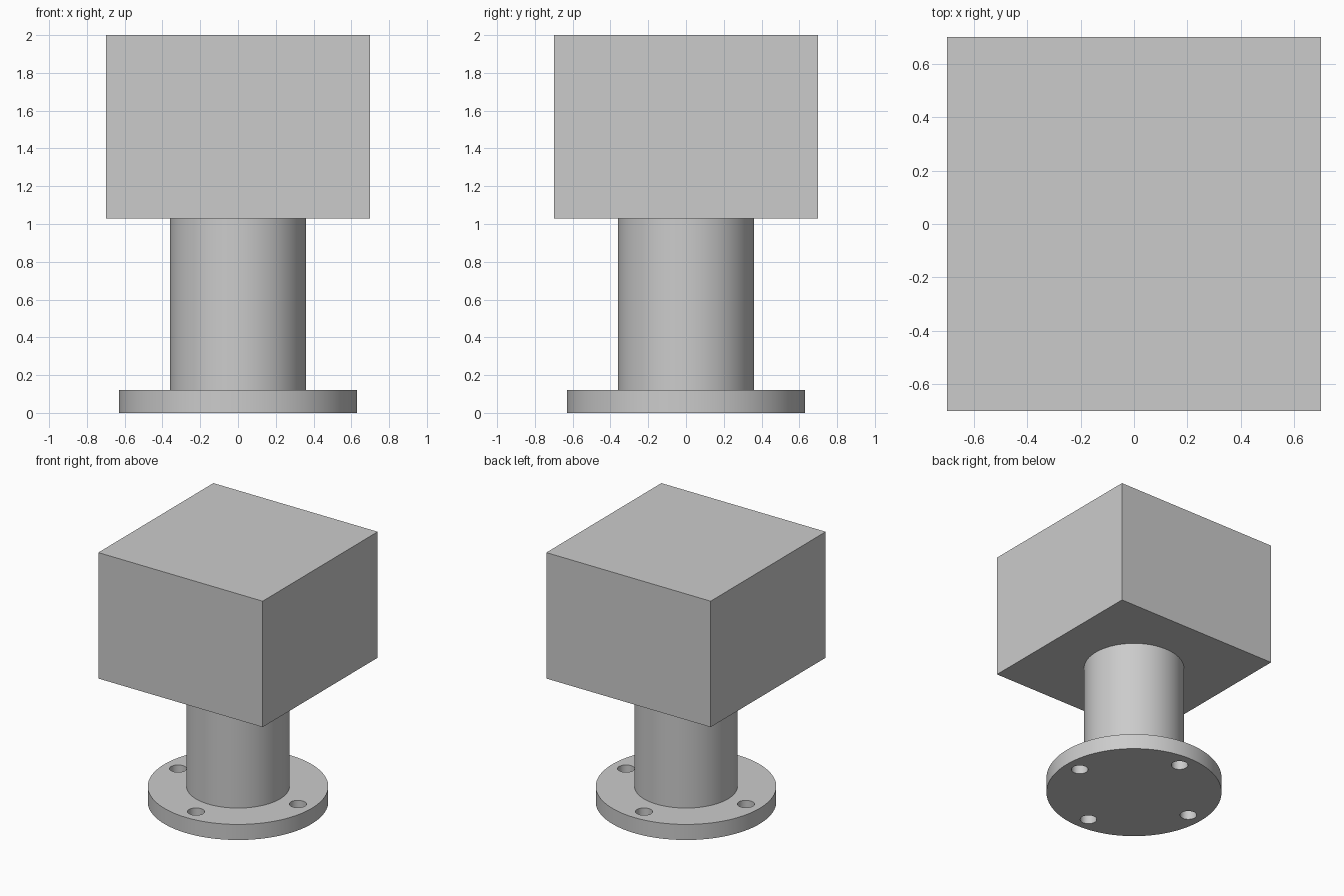
import bpy
from math import cos, sin, pi, radians

cube = bpy.data.objects.get("Cube")
if cube:
    bpy.data.objects.remove(cube, do_unlink=True)

# One plain grey finish for everything
GREY = (0.6, 0.6, 0.6, 1)
grey = bpy.data.materials.new("plain_grey")
grey.use_nodes = True
grey.diffuse_color = GREY
grey.node_tree.nodes["Principled BSDF"].inputs["Base Color"].default_value = GREY


def cylinder(name, radius, bottom, top, x=0, y=0, sides=96):
    bpy.ops.mesh.primitive_cylinder_add(
        vertices=sides, radius=radius, depth=top - bottom,
        location=(x, y, (bottom + top) / 2))
    obj = bpy.context.object
    obj.name = name
    obj.data.materials.append(grey)
    return obj


def smooth(obj):
    bpy.ops.object.select_all(action='DESELECT')
    obj.select_set(True)
    bpy.context.view_layer.objects.active = obj
    bpy.ops.object.shade_smooth_by_angle(angle=radians(30))


FLANGE_TOP, HEAD_BOTTOM, HEAD_TOP = 0.12, 1.03, 2.0

# Base flange with four bolt holes on the axes
flange = cylinder("base_flange", 0.63, 0, FLANGE_TOP)
for i in range(4):
    a = i * pi / 2
    cutter = cylinder(f"bolt_hole_cutter_{i + 1}", 0.06, -0.1, FLANGE_TOP + 0.1,
                      0.51 * cos(a), 0.51 * sin(a), sides=32)
    cutter.hide_render = True
    cutter.hide_set(True)
    cut = flange.modifiers.new(f"bolt_hole_{i + 1}", 'BOOLEAN')
    cut.operation = 'DIFFERENCE'
    cut.solver = 'EXACT'
    cut.object = cutter
    bpy.context.view_layer.objects.active = flange
    bpy.ops.object.modifier_apply(modifier=cut.name)
    bpy.data.objects.remove(cutter, do_unlink=True)
smooth(flange)

# Round column
smooth(cylinder("column", 0.36, FLANGE_TOP, HEAD_BOTTOM))

# Block head
bpy.ops.mesh.primitive_cube_add(size=1, location=(0, 0, (HEAD_BOTTOM + HEAD_TOP) / 2))
head = bpy.context.object
head.name = "block_head"
head.scale = (1.4, 1.4, HEAD_TOP - HEAD_BOTTOM)
bpy.ops.object.transform_apply(location=False, rotation=False, scale=True)
head.data.materials.append(grey)
